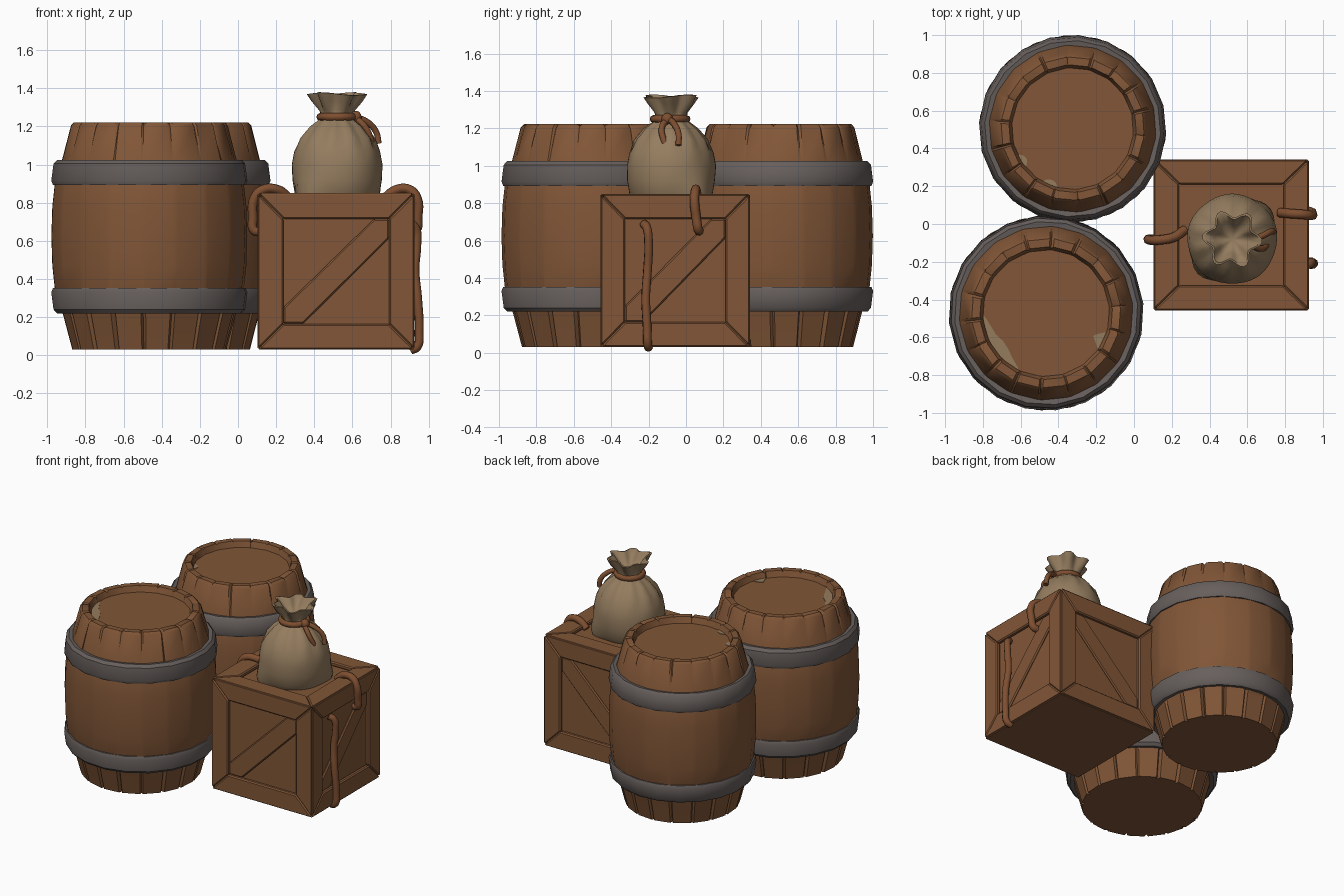
import bpy, bmesh, math, random
from mathutils import Vector

if "Cube" in bpy.data.objects:
    bpy.data.objects.remove(bpy.data.objects["Cube"])

random.seed(4)
TAU = 2 * math.pi


def material(name, rgb):
    m = bpy.data.materials.new(name)
    m.diffuse_color = (*rgb, 1)
    m.use_nodes = True
    m.node_tree.nodes["Principled BSDF"].inputs["Base Color"].default_value = m.diffuse_color
    return m


WOOD = material("brown wood", (0.22, 0.093, 0.038))
IRON = material("grey iron", (0.135, 0.115, 0.108))
CLOTH = material("tan cloth", (0.30, 0.205, 0.115))
ROPE = material("rope brown", (0.21, 0.078, 0.03))
WORN = material("worn pale wood", (0.30, 0.20, 0.11))


def smooth(ob, angle=35):
    bpy.ops.object.select_all(action='DESELECT')
    ob.select_set(True)
    bpy.context.view_layer.objects.active = ob
    bpy.ops.object.shade_smooth_by_angle(angle=math.radians(angle))


def finish(bm, name, mat, loc=(0, 0, 0), angle=None):
    bmesh.ops.remove_doubles(bm, verts=bm.verts, dist=1e-5)
    bmesh.ops.recalc_face_normals(bm, faces=bm.faces)
    me = bpy.data.meshes.new(name)
    bm.to_mesh(me)
    bm.free()
    me.materials.append(mat)
    ob = bpy.data.objects.new(name, me)
    ob.location = loc
    bpy.context.collection.objects.link(ob)
    if angle:
        smooth(ob, angle)
    return ob


def lathe(name, profile, angles, loc, mat, shape=None, closed=False, angle=35):
    """Revolve (r, z) points; shape(i, a, r, z) may return a changed (r, z)."""
    bm = bmesh.new()
    rings = []
    for i, a in enumerate(angles):
        ring = []
        for r, z in profile:
            if shape and r > 0:
                r, z = shape(i, a, r, z)
            ring.append(bm.verts.new((r * math.cos(a), r * math.sin(a), z)))
        rings.append(ring)
    n = len(profile)
    for i in range(len(rings)):
        p, q = rings[i], rings[(i + 1) % len(rings)]
        for j in range(n if closed else n - 1):
            k = (j + 1) % n
            # skip one edge of each triangle that meets the axis
            if profile[j][0] == 0:
                bm.faces.new((p[j], p[k], q[k]))
            elif profile[k][0] == 0:
                bm.faces.new((p[j], p[k], q[j]))
            else:
                bm.faces.new((p[j], p[k], q[k], q[j]))
    return finish(bm, name, mat, loc, angle)


def rope(name, points, radius=0.025):
    cu = bpy.data.curves.new(name, 'CURVE')
    cu.dimensions = '3D'
    cu.bevel_depth = radius
    cu.bevel_resolution = 2
    cu.use_fill_caps = True
    sp = cu.splines.new('BEZIER')
    sp.bezier_points.add(len(points) - 1)
    for bp, co in zip(sp.bezier_points, points):
        bp.co = co
        bp.handle_left_type = bp.handle_right_type = 'AUTO'
    sp.resolution_u = 5
    cu.materials.append(ROPE)
    ob = bpy.data.objects.new(name, cu)
    bpy.context.collection.objects.link(ob)
    bpy.ops.object.select_all(action='DESELECT')
    ob.select_set(True)
    bpy.context.view_layer.objects.active = ob
    bpy.ops.object.convert(target='MESH')
    smooth(bpy.context.view_layer.objects.active, 50)


def worn_patch(name, cx, cy, radius, a0, a1, depth):
    """Thin crescent plate lying on a barrel lid."""
    bm = bmesh.new()
    n = 7
    arc, inner = [], []
    for i in range(n):
        a = math.radians(a0 + (a1 - a0) * i / (n - 1))
        r = radius - depth * math.sin(math.pi * i / (n - 1)) * random.uniform(0.7, 1) - 0.006
        arc.append(bm.verts.new((radius * math.cos(a), radius * math.sin(a), 0)))
        inner.append(bm.verts.new((r * math.cos(a), r * math.sin(a), 0)))
    faces = [bm.faces.new((arc[i], arc[i + 1], inner[i + 1], inner[i])) for i in range(n - 1)]
    ext = bmesh.ops.extrude_face_region(bm, geom=faces)["geom"]
    bmesh.ops.translate(bm, vec=(0, 0, 0.006),
                        verts=[v for v in ext if isinstance(v, bmesh.types.BMVert)])
    finish(bm, name, WORN, (cx, cy, 1.178))


# Barrels: grooved staves, recessed lid, two hoops
STAVES = 18
BODY = [(0, 0.03), (0.405, 0.03), (0.45, 0.2), (0.465, 0.25), (0.497, 0.35), (0.51, 0.47),
        (0.515, 0.625), (0.51, 0.78), (0.497, 0.9), (0.46, 1.02), (0.412, 1.205),
        (0.395, 1.222), (0.352, 1.222), (0.335, 1.18), (0, 1.18)]
HOOP = [(0.455, 0.225), (0.486, 0.22), (0.505, 0.24), (0.517, 0.33), (0.508, 0.352), (0.48, 0.35)]


def barrel(name, cx, cy, s, turn):
    angles, depth = [], []
    for k in range(STAVES):
        d, w = random.uniform(0.01, 0.03), random.uniform(0.06, 0.11)
        for off, g in ((0, d), (w, 0), (1 - w, 0)):
            angles.append(turn + (k + off) / STAVES * TAU)
            depth.append(g)

    def grooves(i, a, r, z):
        if z < 0.3:
            r -= depth[i]
        elif z > 1.1 and r > 0.34:
            r -= depth[i] * 0.4
            z -= depth[i] * 0.4
        return r * s, z

    lathe(name + "_staves", BODY, angles, (cx, cy, 0), WOOD, grooves)
    ring = [turn + k / 20 * TAU for k in range(20)]
    scaled = [(r * s, z) for r, z in HOOP]
    lathe(name + "_lower_hoop", scaled, ring, (cx, cy, 0), IRON, closed=True)
    lathe(name + "_upper_hoop", [(r, 1.245 - z) for r, z in scaled], ring, (cx, cy, 0), IRON, closed=True)


barrel("front_barrel", -0.465, -0.472, 1.0, 0.1)
barrel("back_barrel", -0.325, 0.505, 0.96, 0.25)
worn_patch("front_lid_wear", -0.465, -0.472, 0.332, 183, 243, 0.06)
worn_patch("front_lid_small_wear", -0.465, -0.472, 0.332, -34, -18, 0.05)
worn_patch("back_lid_wear", -0.325, 0.505, 0.32, 206, 219, 0.03)
worn_patch("back_lid_small_wear", -0.325, 0.505, 0.32, 241, 255, 0.03)

# Crate: built on a unit cube, then scaled to size
CENTRE, HALF = Vector((0.515, -0.058, 0.44)), Vector((0.412, 0.4, 0.41))
T, W = 0.08, 0.67   # plank thickness, inner edge of the frame


def crate_part(name, n, u, v, outer, inner, z_out, z_in):
    """Solid between two matching outlines on a face with normal n."""
    n, u, v = Vector(n), Vector(u), Vector(v)
    bm = bmesh.new()
    loops = []
    for pts, h in ((outer, z_out), (inner, z_in)):
        cos = [(n * h + u * a + v * b) * HALF for a, b in pts]
        loops.append([bm.verts.new(c) for c in cos])
    top, low = loops
    bm.faces.new(top)
    bm.faces.new(low)
    for i in range(len(top)):
        j = (i + 1) % len(top)
        bm.faces.new((top[i], top[j], low[j], low[i]))
    ob = finish(bm, name, WOOD, CENTRE)
    bev = ob.modifiers.new("worn edges", 'BEVEL')
    bev.width, bev.segments = 0.008, 1


def square(h):
    return [(-h, -h), (h, -h), (h, h), (-h, h)]


X, Y, Z = (1, 0, 0), (0, 1, 0), (0, 0, 1)
SIDES = {"front": ((0, -1, 0), X, Z), "back": (Y, X, Z), "right": (X, Y, Z),
         "left": ((-1, 0, 0), Y, Z), "top": (Z, X, Y)}
BRACE = [(-W, -W), (-0.42, -W), (W, 0.42), (W, W), (0.48, W), (-W, -0.46)]

crate_part("crate_core", Z, X, Y, square(1 - T), square(1 - T), 1 - T, T - 1)
crate_part("crate_bottom", (0, 0, -1), X, Y, square(1), square(1 - T), 1, 1 - T)
for side, (n, u, v) in SIDES.items():
    o, i, m = square(1), square(1 - T), square(W)
    for k in range(4):
        j = (k + 1) % 4
        crate_part(f"crate_{side}_frame_{k + 1}", n, u, v,
                   (o[k], o[j], m[j], m[k]), (i[k], i[j], m[j], m[k]), 1, 1 - T)
    if side != "top":
        crate_part(f"crate_{side}_brace", n, u, v, BRACE, BRACE, 1 - T * 0.45, 1 - T)

# Sack: bulging body with corners at the base, gathered neck, pleated open mouth
SACK = [(0, 0.815), (0.2, 0.815), (0.222, 0.85), (0.234, 0.92), (0.238, 1.0), (0.225, 1.07),
        (0.19, 1.14), (0.14, 1.2), (0.095, 1.235), (0.08, 1.255), (0.09, 1.285), (0.115, 1.33),
        (0.137, 1.37), (0.125, 1.372), (0.085, 1.325), (0.05, 1.29), (0, 1.275)]


def folds(i, a, r, z):
    if z > 1.26:
        wave = math.cos(6 * a + 0.5)
        r *= 1 + 0.17 * wave * min(1, (z - 1.26) / 0.07)
        z += 0.008 * math.sin(2 * a) * (z > 1.35)
    elif z > 1.1:
        r *= 1 + 0.05 * math.cos(11 * a)
    elif z < 0.95:
        for corner in (0.7, 3.95):
            r += 0.045 * max(0, math.cos(a - corner)) ** 12 * (0.95 - z) / 0.12
    else:
        r *= 1 + 0.012 * math.sin(5 * a)
    return r, z


lathe("sack", SACK, [k / 48 * TAU for k in range(48)], (0.52, -0.08, 0), CLOTH, folds, angle=55)

# Cord round the sack neck, with knot and two loose ends
cord = [(0.088 + 0.021 * math.cos(k / 8 * TAU), 1.25 + 0.021 * math.sin(k / 8 * TAU)) for k in range(8)]
lathe("neck_cord", cord, [k / 24 * TAU for k in range(24)], (0.52, -0.085, 0), ROPE, closed=True, angle=60)
bm = bmesh.new()
bmesh.ops.create_uvsphere(bm, u_segments=10, v_segments=6, radius=0.032)
finish(bm, "cord_knot", ROPE, (0.618, -0.1, 1.25), 60)
rope("cord_end_front", [(0.61, -0.1, 1.25), (0.665, -0.13, 1.2), (0.695, -0.12, 1.14), (0.705, -0.1, 1.095)], 0.017)
rope("cord_end_back", [(0.61, -0.09, 1.25), (0.675, -0.065, 1.225), (0.725, -0.04, 1.17), (0.738, -0.04, 1.11)], 0.017)

# Ropes hanging over the crate
rope("left_rope", [(0.27, -0.03, 0.825), (0.21, -0.07, 0.868), (0.13, -0.085, 0.868), (0.085, -0.085, 0.82),
                   (0.078, -0.08, 0.72), (0.085, -0.08, 0.655), (0.115, -0.08, 0.65)])
rope("right_rope", [(0.77, 0.06, 0.825), (0.83, 0.055, 0.868), (0.9, 0.05, 0.868), (0.94, 0.045, 0.82),
                    (0.942, 0.055, 0.72), (0.935, 0.065, 0.66), (0.905, 0.07, 0.65)])
rope("hanging_rope", [(0.9, -0.225, 0.69), (0.93, -0.21, 0.67), (0.938, -0.2, 0.58), (0.928, -0.205, 0.45),
                      (0.942, -0.215, 0.3), (0.95, -0.207, 0.12), (0.94, -0.205, 0.045), (0.905, -0.2, 0.027)], 0.024)
